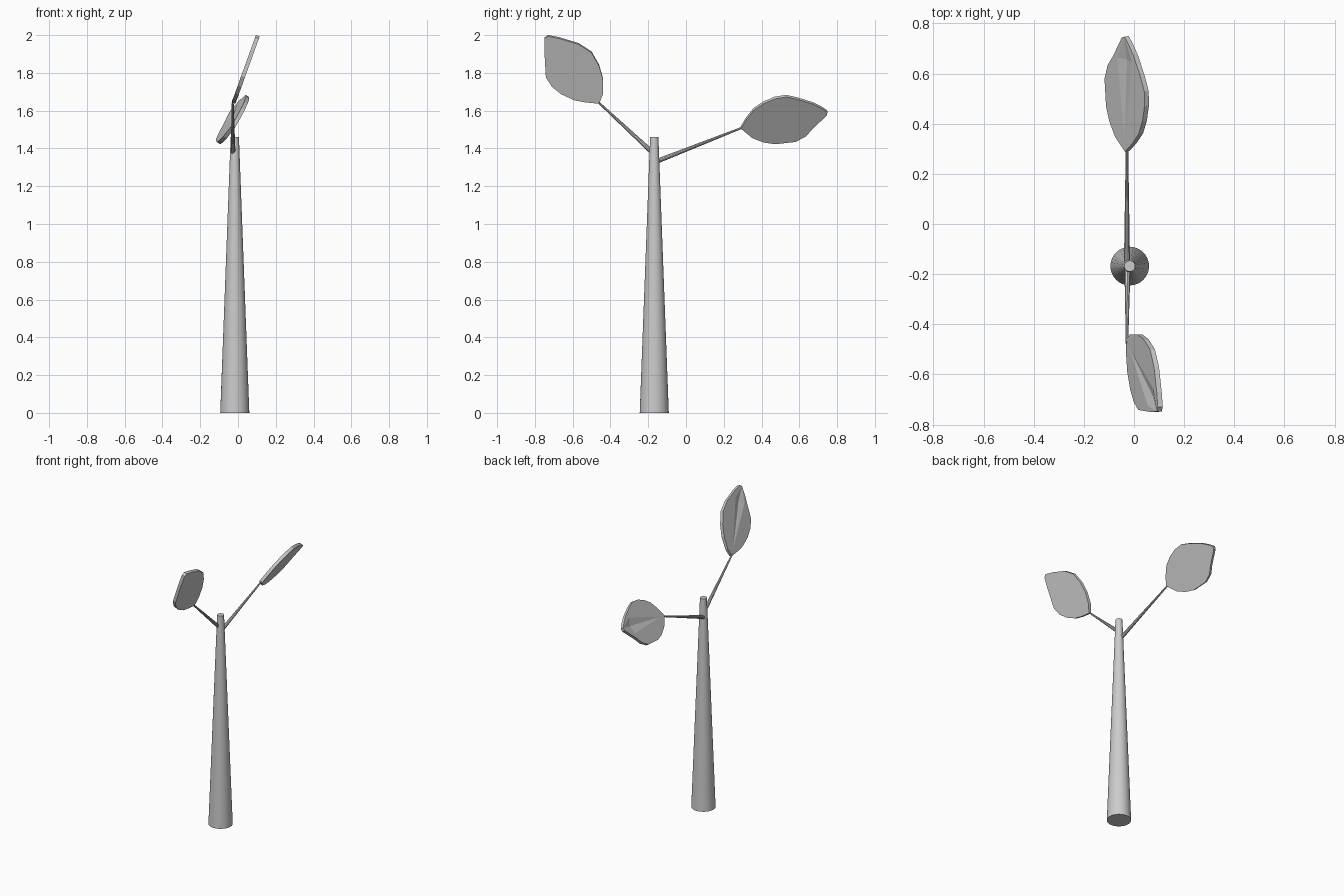
import bpy, bmesh
from mathutils import Vector

if "Cube" in bpy.data.objects:
    bpy.data.objects.remove(bpy.data.objects["Cube"])


def tapered(name, start, end, r1, r2, sides):
    """Tapered cylinder between two points."""
    start, end = Vector(start), Vector(end)
    axis = end - start
    bpy.ops.mesh.primitive_cone_add(vertices=sides, radius1=r1, radius2=r2, depth=axis.length,
                                    location=(start + end) / 2,
                                    rotation=axis.to_track_quat('Z', 'Y').to_euler())
    obj = bpy.context.object
    obj.name = name
    bpy.ops.object.shade_smooth_by_angle()
    return obj


def leaf(name, side_a, side_b, plane, thick=0.021, groove=0.012):
    """Flat tilted leaf; sides run base to tip in (y, z), plane is x = a + b*y + c*z."""
    a, b, c = plane
    n = Vector((-1, b, c)).normalized()

    def point(p, lift):
        return Vector((a + b * p[0] + c * p[1], p[0], p[1])) + n * lift

    outline = side_a + side_b[-2:0:-1]
    k = len(side_a) - 1                      # index of the tip
    base, tip = Vector(outline[0]), Vector(outline[k])
    along = tip - base
    across = Vector((-along.y, along.x)).normalized() * 0.045
    if (Vector(outline[k // 2]) - base).dot(across) < 0:
        across = -across                     # points towards side_a

    bm = bmesh.new()
    top = [bm.verts.new(point(p, thick / 2)) for p in outline]
    low = [bm.verts.new(point(p, -thick / 2)) for p in outline]
    count = len(outline)
    bm.faces.new(low)
    for i in range(count):
        j = (i + 1) % count
        bm.faces.new((top[i], top[j], low[j], low[i]))

    # Vein groove, widening from the base towards the tip
    start = bm.verts.new(point(base + along * 0.1, thick / 2))
    deep = bm.verts.new(point(base + along * 0.8, thick / 2 - groove))
    la = bm.verts.new(point(base + along * 0.8 + across, thick / 2))
    lb = bm.verts.new(point(base + along * 0.8 - across, thick / 2))
    bm.faces.new(top[:k + 1] + [la, start])
    bm.faces.new(top[k:] + [top[0], start, lb])
    for edge in (la, lb):
        bm.faces.new((start, edge, deep))
        bm.faces.new((edge, top[k], deep))
    bmesh.ops.recalc_face_normals(bm, faces=bm.faces)
    me = bpy.data.meshes.new(name)
    bm.to_mesh(me)
    bm.free()
    obj = bpy.data.objects.new(name, me)
    bpy.context.collection.objects.link(obj)
    return obj


# Trunk
tapered("trunk", (-0.017, -0.168, 0), (-0.017, -0.168, 1.46), 0.077, 0.022, 32)

# Branches
tapered("long_branch", (-0.028, -0.17, 1.326), (-0.028, 0.31, 1.515), 0.013, 0.005, 10)
tapered("short_branch", (-0.026, -0.165, 1.367), (-0.028, -0.475, 1.655), 0.013, 0.005, 10)

# Leaves
leaf("low_leaf",
     [(0.29, 1.51), (0.35, 1.46), (0.41, 1.437), (0.47, 1.428), (0.58, 1.44),
      (0.635, 1.47), (0.67, 1.51), (0.745, 1.58), (0.748, 1.597)],
     [(0.29, 1.51), (0.32, 1.56), (0.36, 1.61), (0.41, 1.643), (0.47, 1.668),
      (0.53, 1.678), (0.59, 1.665), (0.67, 1.64), (0.72, 1.615), (0.748, 1.597)],
     (-0.958, -0.125, 0.64))
leaf("high_leaf",
     [(-0.46, 1.64), (-0.44, 1.69), (-0.44, 1.77), (-0.46, 1.84), (-0.50, 1.91),
      (-0.57, 1.955), (-0.67, 1.985), (-0.73, 1.997), (-0.748, 1.985)],
     [(-0.46, 1.64), (-0.53, 1.647), (-0.59, 1.658), (-0.66, 1.69), (-0.71, 1.73),
      (-0.742, 1.78), (-0.75, 1.92), (-0.748, 1.985)],
     (-0.614, 0.0, 0.36))
